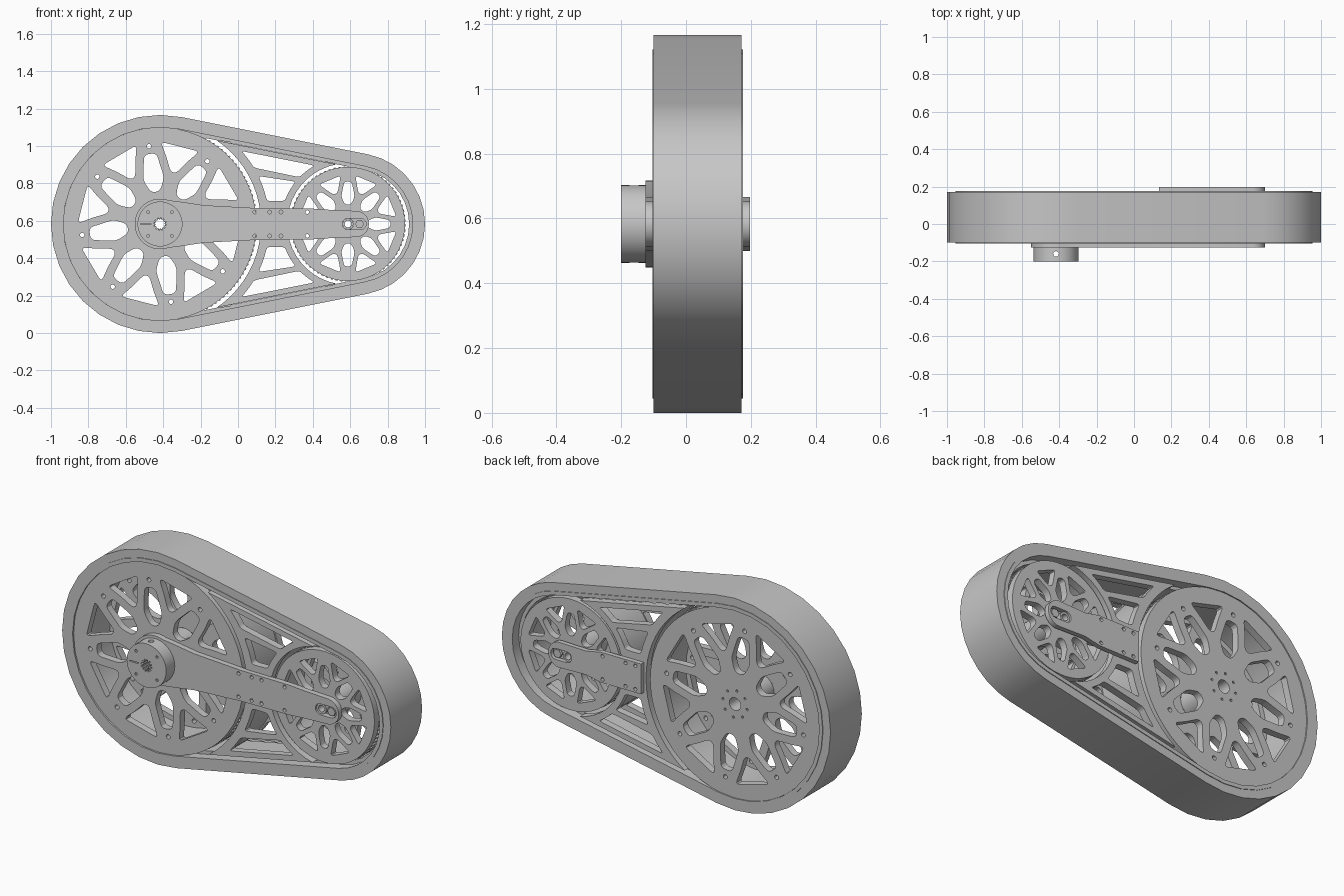
import bpy
import math
from mathutils import Vector

if "Cube" in bpy.data.objects:
    bpy.data.objects.remove(bpy.data.objects["Cube"], do_unlink=True)

metal = bpy.data.materials.new("grey metal")
metal.use_nodes = True
GREY = (0.57, 0.57, 0.57, 1)
metal.diffuse_color = GREY
metal.node_tree.nodes["Principled BSDF"].inputs["Base Color"].default_value = GREY

CZ = 0.583
BIG, SMALL = Vector((-0.417, CZ)), Vector((0.588, CZ))
BELT_END = Vector((0.62, CZ))
R_BIG, R_END = 0.583, 0.38
TILT = math.degrees(math.asin((R_BIG - R_END) / (BELT_END.x - BIG.x)))


def polar(c, r, deg):
    a = math.radians(deg)
    return Vector((c[0] + r * math.cos(a), c[1] + r * math.sin(a)))


def arc(c, r, start, end, n):
    return [polar(c, r, start + (end - start) * i / n) for i in range(n + 1)]


def circle(c, r, n=32):
    return arc(c, r, 0, 360, n)[:-1]


def rounded(pts, r):
    """Round every corner of a closed outline."""
    out = []
    for i, p in enumerate(pts):
        ends = []
        for q in (pts[i - 1], pts[(i + 1) % len(pts)]):
            d = q - p
            ends.append(p + d.normalized() * min(r, d.length * 0.45))
        a, b = ends
        for t in (0, 0.33, 0.67, 1):
            out.append(a * (1 - t) ** 2 + p * 2 * t * (1 - t) + b * t * t)
    return out


def flip(pts):
    return [Vector((p.x, 2 * CZ - p.y)) for p in pts]


def plate(name, loops, y0, y1):
    """Extrude front-plane outlines (first outer, rest holes) from y0 to y1."""
    cu = bpy.data.curves.new(name, 'CURVE')
    cu.dimensions = '2D'
    cu.fill_mode = 'BOTH'
    cu.extrude = (y1 - y0) / 2
    for pts in loops:
        s = cu.splines.new('POLY')
        s.points.add(len(pts) - 1)
        for sp, p in zip(s.points, pts):
            sp.co = (p.x, p.y, 0, 1)
        s.use_cyclic_u = True
    ob = bpy.data.objects.new(name, cu)
    bpy.context.collection.objects.link(ob)
    ob.location.y = (y0 + y1) / 2
    ob.rotation_euler.x = math.pi / 2
    cu.materials.append(metal)
    bpy.ops.object.select_all(action='DESELECT')
    ob.select_set(True)
    bpy.context.view_layer.objects.active = ob
    bpy.ops.object.convert(target='MESH')
    bpy.ops.object.mode_set(mode='EDIT')
    bpy.ops.mesh.select_all(action='SELECT')
    bpy.ops.mesh.remove_doubles(threshold=0.0001)
    bpy.ops.mesh.normals_make_consistent(inside=False)
    bpy.ops.object.mode_set(mode='OBJECT')
    bpy.ops.object.shade_smooth_by_angle(angle=math.radians(25))
    return ob


# Belt: loops around both wheels, inset from the outer surface
def belt_loop(inset):
    edge = 90 - TILT
    return (arc(BIG, R_BIG - inset, edge, 360 - edge, 18)
            + arc(BELT_END, R_END - inset, -edge, edge, 14))


plate("belt", [belt_loop(0), belt_loop(0.065)], -0.1, 0.172)
plate("belt_lip", [belt_loop(0.045), belt_loop(0.066)], -0.104, 0.176)
plate("belt_inner_band", [belt_loop(0.064), belt_loop(0.085)], -0.05, 0.12)


# Wheels: pierced side plates, toothed rim and hub spacer
def gear(c, r0, r1, teeth):
    step = 360 / teeth
    return [polar(c, r, (i + f) * step) for i in range(teeth)
            for r, f in ((r0, 0), (r0, 0.45), (r1, 0.55), (r1, 0.9))]


def pierced(c, count, offset, shapes, radius):
    holes = []
    for i in range(count):
        for shift, shape in shapes:
            turn = offset + (i + shift) * 360 / count
            half = [polar(c, r, turn + a) for r, a in shape]
            other = [polar(c, r, turn - a) for r, a in reversed(shape)]
            holes.append(rounded(half + other, radius))
    return holes


def wheel(name, c, r, rim, bore, holes, y0, y1, teeth):
    loops = [circle(c, r, 64), circle(c, bore, 24)] + holes
    plate(name + "_front_plate", loops, y0, y0 + 0.04)
    plate(name + "_back_plate", loops, y1 - 0.04, y1)
    plate(name + "_toothed_rim", [gear(c, r - 0.008, r + 0.004, teeth), circle(c, rim, 48)],
          y0 + 0.04, y1 - 0.04)
    plate(name + "_spacer", [circle(c, bore + 0.045), circle(c, bore, 24)],
          y0 + 0.04, y1 - 0.04)


big_holes = pierced(BIG, 8, 8, [
    (0.5, [(0.285, 3), (0.36, 9), (0.44, 14)]),
    (0, [(0.175, 8), (0.25, 13), (0.38, 5)])], 0.025)
big_holes += [circle(polar(BIG, 0.42, 8 + 45 * i), 0.012, 12) for i in range(8)]
big_holes += [circle(polar(BIG, 0.075, 8 + 45 * i), 0.007, 8) for i in range(8)]
wheel("large_wheel", BIG, 0.516, 0.455, 0.035, big_holes, -0.095, 0.17, 120)

small_holes = pierced(SMALL, 8, 0, [
    (0.5, [(0.175, 4), (0.262, 14)]),
    (0, [(0.105, 9), (0.15, 14), (0.228, 5)])], 0.018)
wheel("small_wheel", SMALL, 0.305, 0.27, 0.03, small_holes, -0.09, 0.162, 72)


# Frame between the wheels: two plates with windows, joined by curved walls
def frame_arcs(r1, r2, inset):
    """Angles where two wheel arcs meet the inset straight run of the belt."""
    slack = (BELT_END.x - SMALL.x) * math.sin(math.radians(TILT))
    a = 90 - TILT - math.degrees(math.acos((R_BIG - inset) / r1))
    b = 90 - TILT + math.degrees(math.acos((R_END - inset + slack) / r2))
    return a, b


a, b = frame_arcs(0.54, 0.325, 0.086)
outline = arc(BIG, 0.54, -a, a, 20) + arc(SMALL, 0.325, b, 360 - b, 20)
wa, wb = frame_arcs(0.585, 0.36, 0.115)
top_window = rounded(arc(BIG, 0.585, 31, wa, 4) + arc(SMALL, 0.36, wb, 136, 4), 0.02)
low_window = rounded(arc(BIG, 0.585, 12, 26, 4) + arc(SMALL, 0.36, 141, 160, 4), 0.02)
windows = [top_window, low_window, flip(top_window), flip(low_window)]
for name, y0 in (("frame_front_plate", -0.1), ("frame_back_plate", 0.132)):
    plate(name, [outline] + windows, y0, y0 + 0.04)
plate("frame_large_wall", [arc(BIG, 0.545, -a, a, 20) + arc(BIG, 0.578, a - 6, 6 - a, 20)],
      -0.06, 0.132)
plate("frame_small_wall", [arc(SMALL, 0.33, b, 360 - b, 20)
                           + arc(SMALL, 0.355, 352 - b, b + 8, 20)], -0.06, 0.132)

# Arms: front arm reaches from the hub to the axle, back arm is short
END = Vector((0.63, CZ))
slot = arc((0.655, CZ), 0.03, -90, 90, 8) + arc(SMALL, 0.03, 90, 270, 8)


def bolts(xs):
    return [circle(Vector((x, CZ + s * 0.064)), 0.01, 12) for x in xs for s in (-1, 1)]


upper = [Vector(p) for p in ((-0.3, CZ + 0.118), (-0.18, CZ + 0.1), (0.1, CZ + 0.085),
                             (0.4, CZ + 0.082), (0.5, CZ + 0.075))]
front = (arc(BIG, 0.135, 70, 290, 28) + flip(upper) + arc(END, 0.07, -85, 85, 14)
         + upper[::-1])
plate("front_arm", [front, circle(BIG, 0.028, 20), slot] + bolts((0.09, 0.17, 0.23, 0.37)),
      -0.125, -0.095)
top_edge = [Vector((0.135, CZ + 0.083)), Vector((0.38, CZ + 0.083)),
            Vector((0.47, CZ + 0.065))]
back = flip(top_edge) + arc(END, 0.07, -85, 85, 14) + top_edge[::-1]
plate("back_arm", [back, slot] + bolts((0.17, 0.23, 0.37)), 0.172, 0.198)

# Hub on the large wheel, with screw holes, clamp slit and a cross hole
screws = [circle(polar(BIG, 0.09, 45 + 90 * i), 0.008, 8) for i in range(4)]
slit = [Vector((x, CZ + z)) for x, z in
        ((-0.52, -0.003), (-0.465, -0.003), (-0.465, 0.003), (-0.52, 0.003))]
hub = plate("hub", [circle(BIG, 0.12, 48), gear(BIG, 0.024, 0.034, 12), slit] + screws,
            -0.2, -0.125)
bpy.ops.mesh.primitive_cylinder_add(vertices=16, radius=0.015, depth=0.4,
                                    location=(BIG.x, -0.16, CZ))
cutter = bpy.context.object
cutter.name = "hub_cross_hole_cutter"
cutter.hide_render = True
cutter.hide_viewport = True
cut = hub.modifiers.new("cross hole", 'BOOLEAN')
cut.operation = 'DIFFERENCE'
cut.object = cutter

# Axle of the small wheel and the tension bolt beside it
plate("small_axle", [circle(SMALL, 0.029, 24), circle(SMALL, 0.018, 16)], -0.115, 0.188)
for name, y0 in (("front_tension_bolt", -0.118), ("back_tension_bolt", 0.176)):
    plate(name, [circle(Vector((0.65, CZ)), 0.024, 6)], y0, y0 + 0.015)
